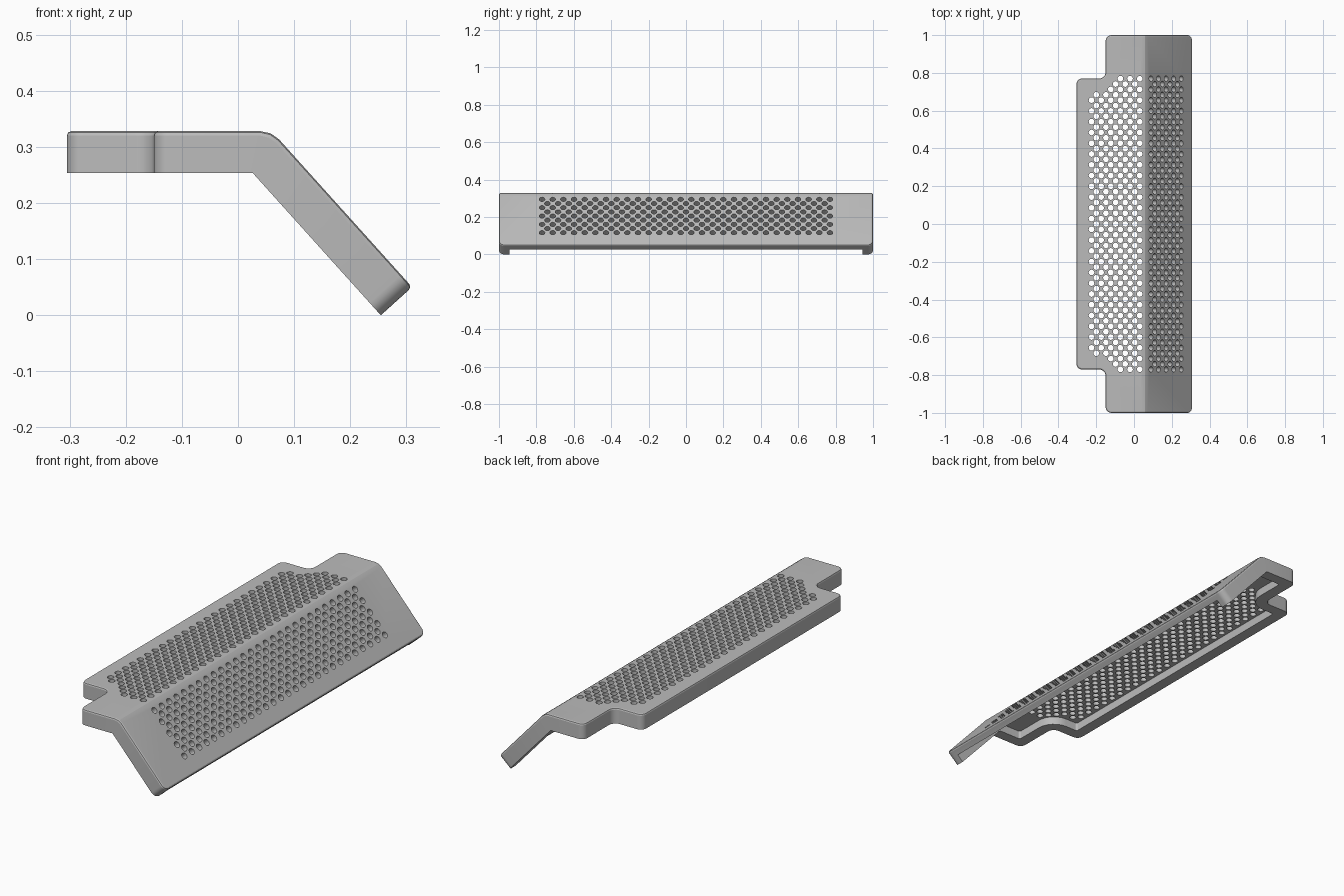
import bpy
import bmesh
from math import sin, cos, tan, pi, radians
from mathutils import Vector

cube = bpy.data.objects.get("Cube")
if cube:
    bpy.data.objects.remove(cube, do_unlink=True)

# Main dimensions: u runs along the section, measured from the fold
FOLD = radians(48)
FOLD_X, TOP = 0.06, 0.328
THICK, PLATE, WALL = 0.075, 0.035, 0.055
LENGTH = 0.374
BACK, NOTCH = -0.305 - FOLD_X, -0.15 - FOLD_X
FILLET, SAG = 0.02, 0.004
HOLE_R, ROW = 0.015, 0.0285

grey = bpy.data.materials.new("mid_grey")
grey.use_nodes = True
grey.diffuse_color = (0.5, 0.5, 0.5, 1)
grey.node_tree.nodes["Principled BSDF"].inputs["Base Color"].default_value = (0.5, 0.5, 0.5, 1)


def fold(u, y, d):
    """Place a point of the unfolded part (u, y, depth) on the bent section."""
    if u <= 0:
        return Vector((FOLD_X + u, y, TOP - d))
    return Vector((FOLD_X + u * cos(FOLD) - d * sin(FOLD), y,
                   TOP - u * sin(FOLD) - d * cos(FOLD)))


def fold_mitred(u, y, d):
    """Same, but keeps both halves on their side of the mitre line."""
    if abs(u) < 1e-5:
        d += SAG * max(0, 1 - d / THICK)
        return fold(-d * tan(FOLD / 2), y, d)
    reach = max(abs(u), d * tan(FOLD / 2))
    return fold(reach if u > 0 else -reach, y, d)


def outline(inset, end=LENGTH):
    """Rounded plan of the part, with a notch at both back corners."""
    i = inset
    convex, concave = max(0.01, 0.03 - i), 0.035 + i
    half = [(BACK + i, 0.77 - i, convex), (NOTCH + i, 0.77 - i, concave),
            (NOTCH + i, 1 - i, convex), (end - i, 1 - i, convex)]
    corners = half + [(u, -y, r) for u, y, r in reversed(half)]
    points = []
    for k, (u, y, r) in enumerate(corners):
        p = Vector((u, y))
        before = Vector(corners[k - 1][:2])
        after = Vector(corners[(k + 1) % len(corners)][:2])
        p1 = p + (before - p).normalized() * r
        p2 = p + (after - p).normalized() * r
        c = p1 + p2 - p
        for s in range(7):
            a = s * pi / 12
            points.append(c + (p1 - c) * cos(a) + (p2 - c) * sin(a))
    return points


def add_prism(bm, rings):
    """Closed solid from rings of equal length, given as (points, depth)."""
    loops = [[bm.verts.new((p[0], p[1], d)) for p in pts] for pts, d in rings]
    for a, b in zip(loops, loops[1:]):
        for k in range(len(a)):
            j = (k + 1) % len(a)
            bm.faces.new((a[k], a[j], b[j], b[k]))
    bm.faces.new(loops[0])
    bm.faces.new(loops[-1])


def finish(bm, name, place):
    for v in bm.verts:
        v.co = place(*v.co)
    bmesh.ops.remove_doubles(bm, verts=bm.verts[:], dist=1e-5)
    bmesh.ops.recalc_face_normals(bm, faces=bm.faces[:])
    mesh = bpy.data.meshes.new(name)
    bm.to_mesh(mesh)
    bm.free()
    mesh.materials.append(grey)
    obj = bpy.data.objects.new(name, mesh)
    bpy.context.collection.objects.link(obj)
    return obj


def bent_solid(name, rings):
    bm = bmesh.new()
    add_prism(bm, rings)
    for u in (-FILLET, 0, FILLET):
        bmesh.ops.bisect_plane(bm, geom=bm.verts[:] + bm.edges[:] + bm.faces[:],
                               dist=1e-6, plane_co=(u, 0, 0), plane_no=(1, 0, 0))
    return finish(bm, name, fold_mitred)


# Bent cover with a softened upper edge
cover = bent_solid("grille_cover", [
    (outline(0.008), 0), (outline(0.0023), 0.0023),
    (outline(0), 0.008), (outline(0), THICK)])

# Hollow underside, open along the lower edge
end = LENGTH + 0.1
cavity = bent_solid("cavity_cutter", [
    (outline(WALL, end), PLATE), (outline(WALL, end), THICK + 0.025)])

# Staggered round holes on both panels
bm = bmesh.new()


def add_hole(u, y):
    ring = [(u + HOLE_R * cos(k * pi / 8), y + HOLE_R * sin(k * pi / 8)) for k in range(16)]
    add_prism(bm, [(ring, -0.01), (ring, 0.04)])


for k in range(-27, 28):
    y = k * ROW
    for n in range(11):
        if (n + k) % 2 == 0:
            continue
        x = 0.03 - 0.0255 * n
        if abs(y) < 0.71 + max(0, (x + 0.15) * 1.1):
            add_hole(x - FOLD_X, y)
        if n < 9:
            add_hole(0.045 + 0.03 * n, y)
holes = finish(bm, "hole_cutter", fold)

# Cut the cavity and the holes
bpy.ops.object.select_all(action="DESELECT")
bpy.context.view_layer.objects.active = cover
cover.select_set(True)
for cutter in (cavity, holes):
    cutter.hide_render = True
    mod = cover.modifiers.new(cutter.name, "BOOLEAN")
    mod.operation = "DIFFERENCE"
    mod.solver = "MANIFOLD"
    mod.object = cutter
    bpy.ops.object.modifier_apply(modifier=mod.name)
    bpy.data.objects.remove(cutter, do_unlink=True)

bpy.ops.object.shade_smooth_by_angle(angle=radians(20))
